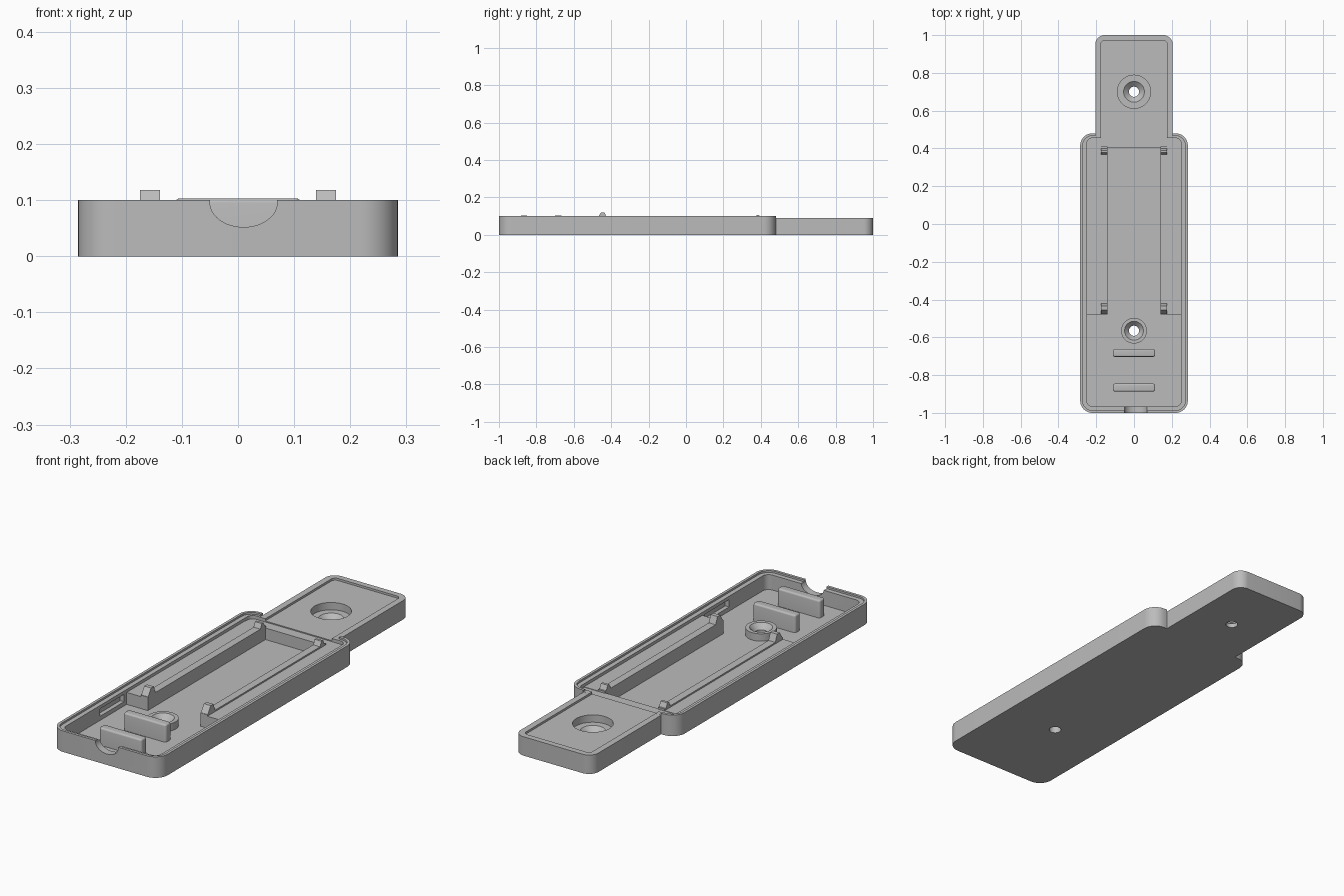
import bpy, bmesh, math
from mathutils import Matrix

cube = bpy.data.objects.get("Cube")
if cube:
    bpy.data.objects.remove(cube)

grey = bpy.data.materials.new("plain grey")
grey.use_nodes = True
grey.diffuse_color = (0.5, 0.5, 0.5, 1)
bsdf = next(n for n in grey.node_tree.nodes if n.type == 'BSDF_PRINCIPLED')
bsdf.inputs["Base Color"].default_value = (0.5, 0.5, 0.5, 1)


def finish(name, bm):
    bmesh.ops.recalc_face_normals(bm, faces=bm.faces)
    mesh = bpy.data.meshes.new(name)
    bm.to_mesh(mesh)
    bm.free()
    mesh.materials.append(grey)
    ob = bpy.data.objects.new(name, mesh)
    bpy.context.collection.objects.link(ob)
    return ob


def extrude(name, points, vec, radius=0.0, segments=10):
    """Prism from a flat outline, with optionally rounded corners."""
    bm = bmesh.new()
    bm.faces.new([bm.verts.new(p) for p in points])
    if radius:
        bmesh.ops.bevel(bm, geom=bm.verts[:], offset=radius, segments=segments,
                        profile=0.5, affect='VERTICES')
    top = bmesh.ops.extrude_face_region(bm, geom=bm.faces[:])["geom"]
    bmesh.ops.translate(bm, vec=vec,
                        verts=[v for v in top if isinstance(v, bmesh.types.BMVert)])
    return finish(name, bm)


def slab(name, x0, x1, y0, y1, z0, z1, radius=0.0):
    outline = [(x0, y0, z0), (x1, y0, z0), (x1, y1, z0), (x0, y1, z0)]
    return extrude(name, outline, (0, 0, z1 - z0), radius)


def lathe(name, profile, y, closed=False):
    """Revolve (radius, z) points around a vertical axis at (0, y)."""
    bm = bmesh.new()
    vs = [bm.verts.new((r, 0, z)) for r, z in profile]
    pairs = list(zip(vs, vs[1:])) + ([(vs[-1], vs[0])] if closed else [])
    edges = [bm.edges.new(p) for p in pairs]
    bmesh.ops.spin(bm, geom=vs + edges, cent=(0, 0, 0), axis=(0, 0, 1),
                   angle=math.tau, steps=40, use_merge=True)
    bmesh.ops.remove_doubles(bm, verts=bm.verts, dist=1e-5)
    bmesh.ops.translate(bm, verts=bm.verts, vec=(0, y, 0))
    return finish(name, bm)


def combine(target, others, operation):
    """Apply booleans and discard the helper objects."""
    for other in others:
        other.hide_render = True
        mod = target.modifiers.new("bool", 'BOOLEAN')
        mod.object, mod.operation, mod.solver = other, operation, 'EXACT'
    graph = bpy.context.evaluated_depsgraph_get()
    mesh = bpy.data.meshes.new_from_object(target.evaluated_get(graph))
    target.modifiers.clear()
    target.data = mesh
    for other in others:
        bpy.data.objects.remove(other)


# Tray shell with mounting tongue
shell = slab("tray_shell", -.285, .285, -1, .48, 0, .1, .065)
combine(shell, [slab("tongue", -.205, .205, .3, 1, 0, .09, .05)], 'UNION')

cutters = [
    slab("rim_step", -.272, .272, -.987, .467, .091, .2, .053),
    slab("tongue_channel", -.205, .205, .43, 1.1, .0905, .2),
    slab("tongue_recess", -.175, .175, .43, .972, .08, .2, .02),
    slab("shelf_step", -.25, .25, -.965, .455, .075, .2, .03),
    slab("cavity", -.25, .25, -.965, .405, .02, .2, .03),
    lathe("tongue_screw_hole", [(0, -.01), (.027, -.01), (.027, .02), (.055, .045),
                                (.088, .045), (.088, .15), (0, .15)], .7),
    lathe("floor_screw_hole", [(0, -.01), (.027, -.01), (.027, .04), (0, .04)], -.565),
]
for s in (-1, 1):
    xs = sorted((s * .24, s * .27))
    cutters.append(slab("wall_slot", *xs, -.68, -.5, .04, .075))

# Rounded cable notch in the front wall
bm = bmesh.new()
bmesh.ops.create_cone(bm, cap_ends=True, segments=48, radius1=1, radius2=1, depth=.08)
bmesh.ops.transform(bm, verts=bm.verts, matrix=Matrix.Translation((.01, -.99, .096))
                    @ Matrix.Diagonal((.06, 1, .044, 1))
                    @ Matrix.Rotation(math.pi / 2, 4, 'X'))
cutters.append(finish("cable_notch", bm))
combine(shell, cutters, 'DIFFERENCE')
parts = [shell]

# Countersunk screw boss on the floor
parts.append(lathe("screw_boss", [(.068, .015), (.068, .055), (.05, .055),
                                  (.027, .03), (.027, .015)], -.565, closed=True))

# Side ledges, their raised rails and the retaining tabs
for s, side in ((-1, "right"), (1, "left")):
    outer = sorted((s * .17, s * .255))
    inner = sorted((s * .139, s * .175))
    parts.append(slab(side + "_ledge", *outer, -.48, .41, .01, .077))
    parts.append(slab(side + "_rail", *inner, -.48, .41, .01, .084))
    for name, y0, y1, y2, y3, top in (("front", -.48, -.455, -.435, -.42, .118),
                                      ("back", .365, .378, .39, .403, .106)):
        x = inner[0]
        profile = [(x, y0, .08), (x, y1, top), (x, y2, top), (x, y3, .08)]
        parts.append(extrude(side + "_" + name + "_tab", profile,
                             (inner[1] - inner[0], 0, 0)))

# Upright support ribs with softened top edges
for y, name in ((-.682, "rear_rib"), (-.866, "front_rib")):
    rib = slab(name, -.112, .112, y - .021, y + .021, .01, .103, .012)
    bm = bmesh.new()
    bm.from_mesh(rib.data)
    rim = [e for e in bm.edges if all(v.co.z > .1 for v in e.verts)]
    bmesh.ops.bevel(bm, geom=rim, offset=.008, segments=4, profile=.5, affect='EDGES')
    bm.to_mesh(rib.data)
    bm.free()
    parts.append(rib)

# Smooth curved faces, keep hard edges
bpy.ops.object.select_all(action='DESELECT')
for ob in parts:
    ob.select_set(True)
bpy.context.view_layer.objects.active = shell
bpy.ops.object.shade_smooth_by_angle(angle=math.radians(30))
